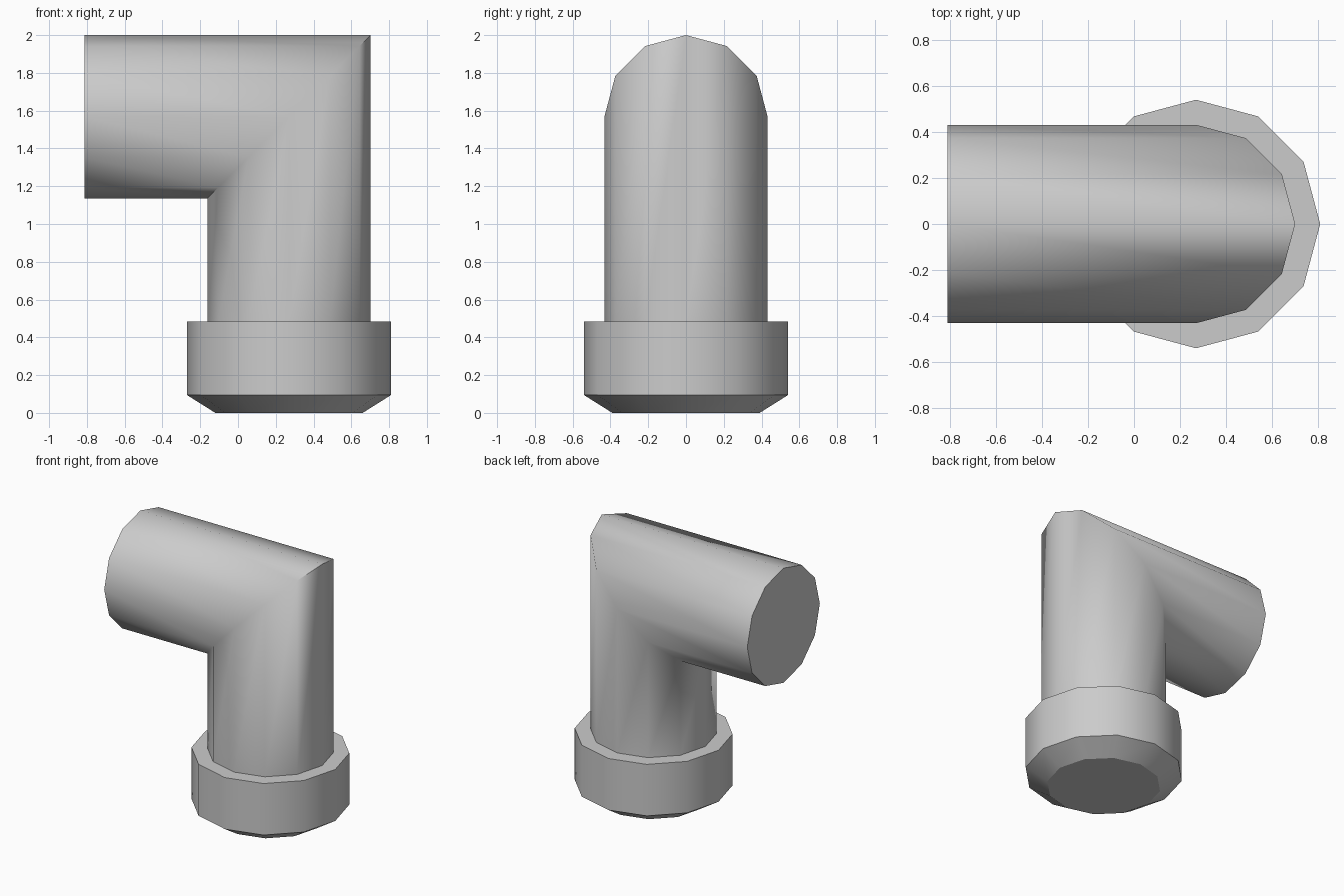
import bpy, bmesh
from math import cos, sin, pi
from mathutils import Vector

cube = bpy.data.objects.get("Cube")
if cube:
    bpy.data.objects.remove(cube, do_unlink=True)

SIDES = 12
AXIS_X = 0.27      # axis of the upright pipe
AXIS_Z = 1.568     # axis of the level pipe
PIPE_R = 0.432

grey = bpy.data.materials.new("grey")
grey.use_nodes = True
GREY = (0.6, 0.6, 0.6, 1)
grey.diffuse_color = GREY
grey.node_tree.nodes["Principled BSDF"].inputs["Base Color"].default_value = GREY


def circle(radius):
    return [(radius * cos(2 * pi * i / SIDES), radius * sin(2 * pi * i / SIDES))
            for i in range(SIDES)]


def skin(name, rings, is_sharp):
    """Bridge rings of points, cap both ends, smooth all but the chosen edges."""
    bm = bmesh.new()
    loops = [[bm.verts.new(p) for p in ring] for ring in rings]
    for a, b in zip(loops, loops[1:]):
        for i in range(SIDES):
            j = (i + 1) % SIDES
            bm.faces.new((a[i], a[j], b[j], b[i]))
    bm.faces.new(loops[0][::-1])
    bm.faces.new(loops[-1])
    bmesh.ops.recalc_face_normals(bm, faces=bm.faces)
    for face in bm.faces:
        face.smooth = True
    for edge in bm.edges:
        edge.smooth = not is_sharp(edge)
    mesh = bpy.data.meshes.new(name)
    bm.to_mesh(mesh)
    bm.free()
    mesh.materials.append(grey)
    obj = bpy.data.objects.new(name, mesh)
    bpy.context.collection.objects.link(obj)
    return obj


# Mitred elbow pipe: upright leg, slanted joint, level leg
section = circle(PIPE_R)
skin("elbow_pipe", [
    [Vector((AXIS_X + u, v, 0.48)) for u, v in section],
    [Vector((AXIS_X + u, v, AXIS_Z + u)) for u, v in section],
    [Vector((-0.813, v, AXIS_Z + u)) for u, v in section],
], lambda e: e.calc_face_angle(0) > 1.2)

# Collar with a bevelled foot: every ring is a crisp edge
collar_profile = [(0.39, 0), (0.541, 0.095), (0.541, 0.483)]
skin("collar", [
    [Vector((AXIS_X + u, v, z)) for u, v in circle(r)] for r, z in collar_profile
], lambda e: abs(e.verts[0].co.z - e.verts[1].co.z) < 0.001)
